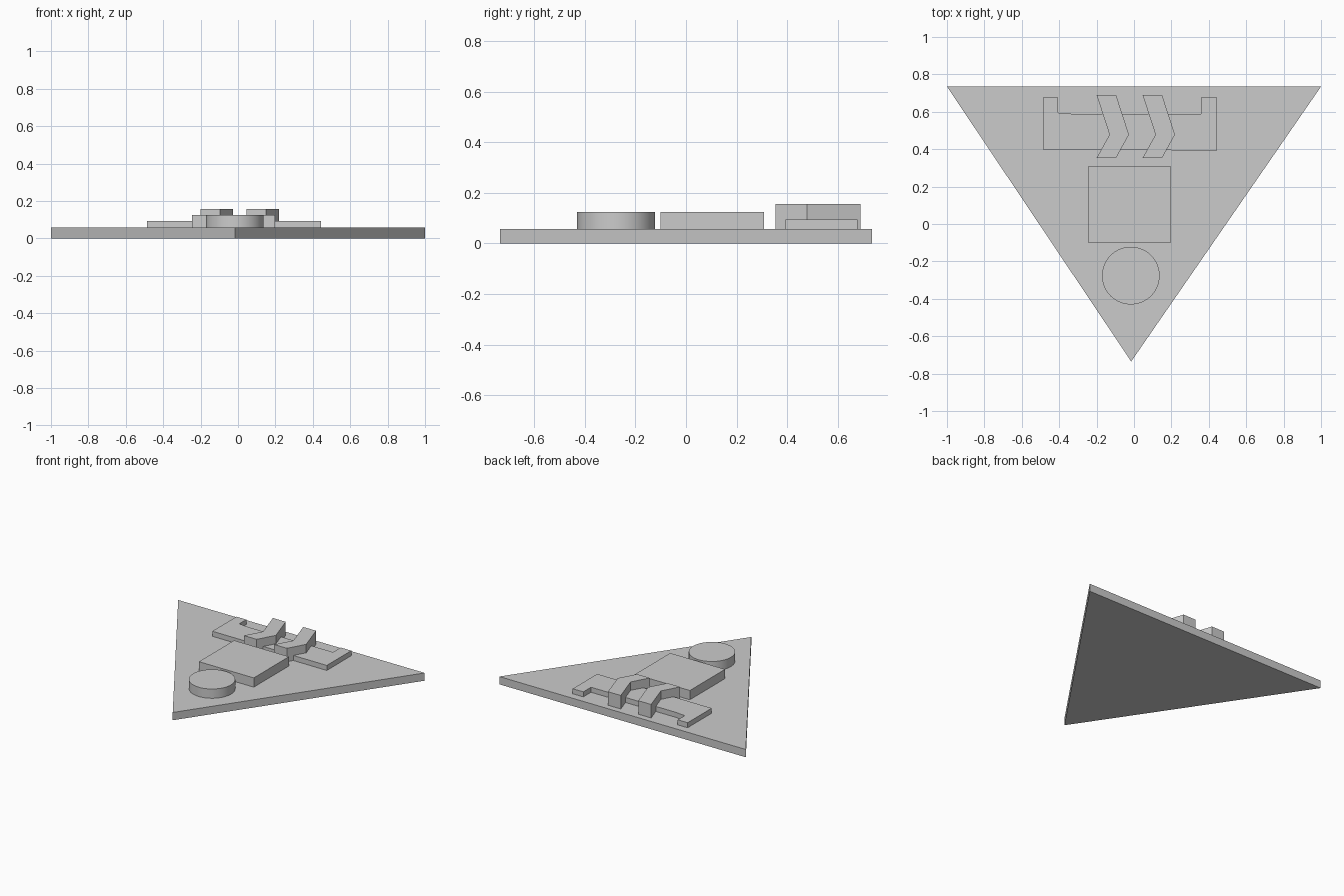
import bpy
import bmesh
import math

cube = bpy.data.objects.get("Cube")
if cube:
    bpy.data.objects.remove(cube, do_unlink=True)

# Single material
GREY = (0.6, 0.6, 0.6, 1.0)
grey = bpy.data.materials.new("plain grey")
grey.use_nodes = True
grey.diffuse_color = GREY
grey.node_tree.nodes["Principled BSDF"].inputs["Base Color"].default_value = GREY

PLATE_TOP = 0.057
BLOCK_TOP = 0.125


def prism(name, outline, bottom, top):
    """Extrude a flat outline upwards into a solid."""
    bm = bmesh.new()
    face = bm.faces.new([bm.verts.new((x, y, bottom)) for x, y in outline])
    result = bmesh.ops.extrude_face_region(bm, geom=[face])
    verts = [v for v in result["geom"] if isinstance(v, bmesh.types.BMVert)]
    bmesh.ops.translate(bm, verts=verts, vec=(0, 0, top - bottom))
    bmesh.ops.recalc_face_normals(bm, faces=bm.faces)
    mesh = bpy.data.meshes.new(name)
    bm.to_mesh(mesh)
    bm.free()
    mesh.materials.append(grey)
    obj = bpy.data.objects.new(name, mesh)
    bpy.context.collection.objects.link(obj)
    return obj


# Triangular base plate
prism("base_plate", [(-1, 0.735), (-0.015, -0.735), (1, 0.735)], 0, PLATE_TOP)

# Square block in the middle
prism("square_block", [(-0.247, -0.1), (0.198, -0.1), (0.198, 0.308), (-0.247, 0.308)],
      PLATE_TOP, BLOCK_TOP)

# Low bar with a raised tab at each end
prism("tabbed_bar", [
    (-0.487, 0.398), (0.445, 0.393), (0.445, 0.677), (0.359, 0.677),
    (0.359, 0.588), (-0.32, 0.588), (-0.407, 0.595), (-0.407, 0.677), (-0.487, 0.677),
], PLATE_TOP, 0.094)

# Two chevrons lying across the bar
chevron = [(-0.2, 0.353), (-0.096, 0.353), (-0.027, 0.478),
           (-0.096, 0.69), (-0.2, 0.69), (-0.131, 0.478)]
for name, shift in (("right_chevron", 0), ("left_chevron", 0.246)):
    prism(name, [(x + shift, y) for x, y in chevron], PLATE_TOP, 0.156)

# Round disc near the tip
bpy.ops.mesh.primitive_cylinder_add(
    vertices=64, radius=0.154, depth=BLOCK_TOP - PLATE_TOP,
    location=(-0.017, -0.276, (BLOCK_TOP + PLATE_TOP) / 2))
disc = bpy.context.object
disc.name = "round_disc"
disc.data.materials.append(grey)
bpy.ops.object.shade_smooth_by_angle(angle=math.radians(30))
